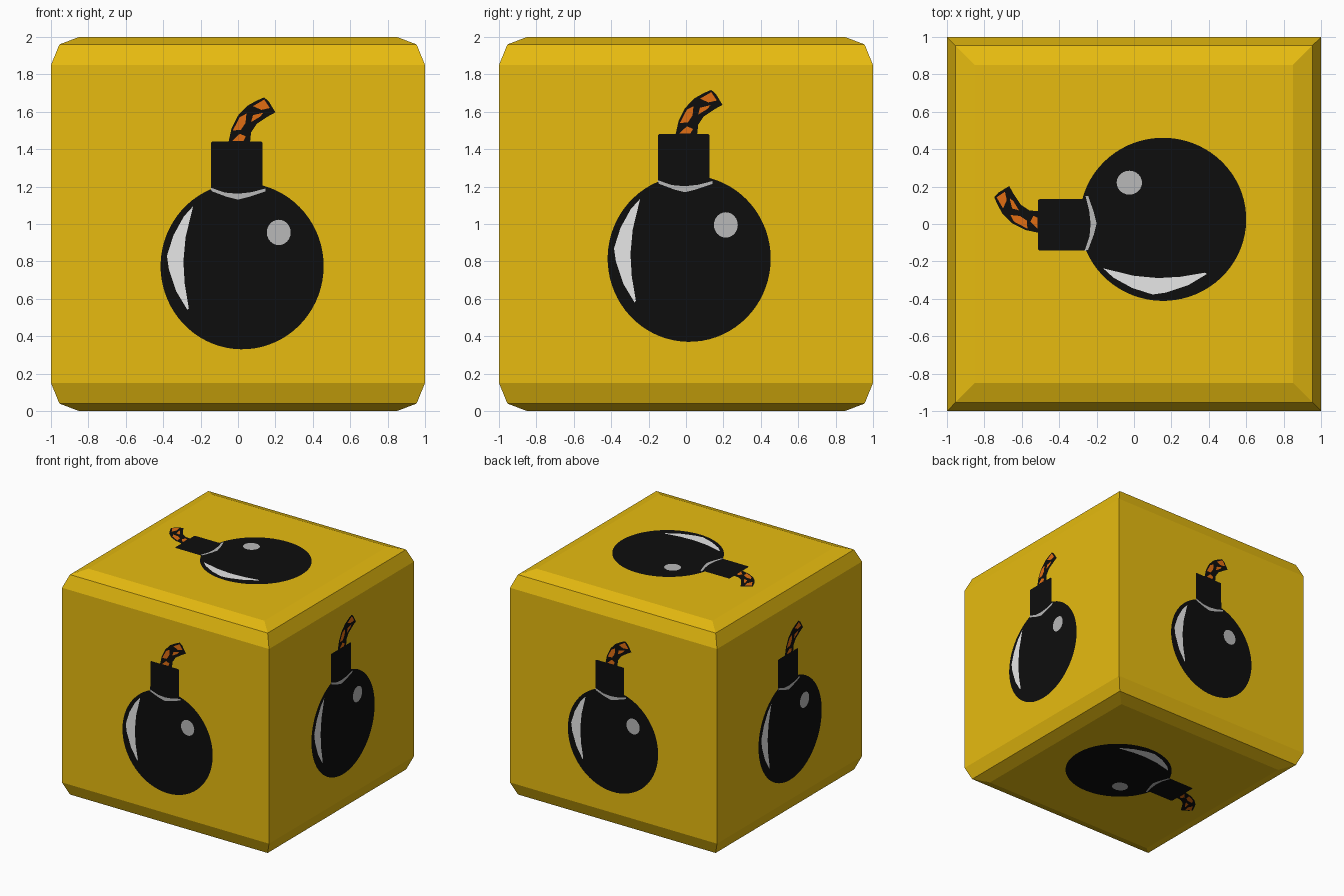
import bpy, bmesh, math
from mathutils import Vector

if "Cube" in bpy.data.objects:
    bpy.data.objects.remove(bpy.data.objects["Cube"])


def material(name, r, g, b):
    m = bpy.data.materials.new(name)
    m.diffuse_color = (r, g, b, 1)
    m.use_nodes = True
    m.node_tree.nodes["Principled BSDF"].inputs["Base Color"].default_value = m.diffuse_color
    return m


YELLOW = material("yellow", 0.80, 0.50, 0.005)
BLACK = material("black", 0.004, 0.004, 0.004)
WHITE = material("light_grey", 0.80, 0.80, 0.80)
GREY = material("mid_grey", 0.48, 0.48, 0.48)
ORANGE = material("orange", 0.75, 0.155, 0.006)


def new_object(name, bm, mats):
    me = bpy.data.meshes.new(name)
    bm.to_mesh(me)
    bm.free()
    for m in mats:
        me.materials.append(m)
    ob = bpy.data.objects.new(name, me)
    bpy.context.collection.objects.link(ob)
    return ob


# Crate: square rings stacked in z, rounded only at the top and bottom rims
bm = bmesh.new()
rim = [(0.85, 0), (0.955, 0.04), (1, 0.15)]
rings = [[bm.verts.new((sx * r, sy * r, z)) for sx, sy in ((-1, -1), (1, -1), (1, 1), (-1, 1))]
         for r, z in rim + [(r, 2 - z) for r, z in reversed(rim)]]
for a, b in zip(rings, rings[1:]):
    for i in range(4):
        j = (i + 1) % 4
        bm.faces.new((a[i], a[j], b[j], b[i]))
bm.faces.new(rings[0][::-1])
bm.faces.new(rings[-1])
new_object("crate", bm, [YELLOW])


def ellipse(cu, cv, ru, rv, start, end, n):
    steps = [math.radians(start + (end - start) * i / n) for i in range(n + 1)]
    return [(cu + ru * math.cos(t), cv + rv * math.sin(t)) for t in steps]


# Painted bomb, drawn in (right, up) coordinates of a face
silhouette = ellipse(0.022, 0.775, 0.436, 0.445, 75.6, -247.4, 64) + [
    (-0.145, 1.435), (-0.138, 1.442), (-0.05, 1.442),
    (-0.035, 1.51), (0, 1.58), (0.05, 1.632), (0.10, 1.66), (0.14, 1.677),
    (0.165, 1.655), (0.20, 1.597), (0.16, 1.575), (0.10, 1.535), (0.07, 1.49),
    (0.065, 1.442), (0.125, 1.442), (0.13, 1.435)]
shine = [(-0.24, 1.095), (-0.29, 1.04), (-0.345, 0.94), (-0.38, 0.83), (-0.37, 0.76),
         (-0.33, 0.64), (-0.27, 0.54), (-0.263, 0.55), (-0.285, 0.68), (-0.292, 0.80), (-0.28, 0.93)]
collar = [(-0.148, 1.195), (-0.07, 1.168), (0, 1.162), (0.07, 1.17), (0.148, 1.19),
          (0.148, 1.175), (0.06, 1.145), (0, 1.13), (-0.06, 1.145), (-0.14, 1.175)]
dot = ellipse(0.218, 0.955, 0.064, 0.068, 0, 345, 23)
fuse_spots = [
    [(-0.03, 1.445), (0.03, 1.445), (0.042, 1.468), (0.01, 1.483)],
    [(-0.028, 1.50), (0.015, 1.503), (0.04, 1.54), (0.045, 1.59), (0.01, 1.572)],
    [(0.07, 1.545), (0.12, 1.575), (0.135, 1.595), (0.08, 1.582)],
    [(0.08, 1.63), (0.14, 1.665), (0.17, 1.62), (0.125, 1.61)]]
MATS = [BLACK, WHITE, GREY, ORANGE]
PLATES = [(silhouette, 0, 0.003), (shine, 1, 0.006), (collar, 2, 0.006), (dot, 2, 0.006)]
PLATES += [(s, 3, 0.006) for s in fuse_spots]


def emblem(name, right, up, origin, du, dv):
    right, up, origin = Vector(right), Vector(up), Vector(origin)
    normal = right.cross(up)
    bm = bmesh.new()
    for pts, mat, lift in PLATES:
        f = bm.faces.new([bm.verts.new(origin + right * (u + du) + up * (v + dv) + normal * lift)
                          for u, v in pts])
        f.material_index = mat
        f.normal_update()
        if f.normal.dot(normal) < 0:
            f.normal_flip()
    new_object(name, bm, MATS)


# One painted bomb per face, each slightly shifted
emblem("bomb_front", (1, 0, 0), (0, 0, 1), (0, -1, 0), 0, 0)
emblem("bomb_right", (0, 1, 0), (0, 0, 1), (1, 0, 0), -0.005, 0.04)
emblem("bomb_back", (-1, 0, 0), (0, 0, 1), (0, 1, 0), -0.025, 0.005)
emblem("bomb_left", (0, -1, 0), (0, 0, 1), (-1, 0, 0), -0.018, -0.005)
emblem("bomb_top", (0, 1, 0), (-1, 0, 0), (0, 0, 2), 0.003, -0.93)
emblem("bomb_bottom", (0, -1, 0), (-1, 0, 0), (0, 0, 0), -0.02, -0.94)
